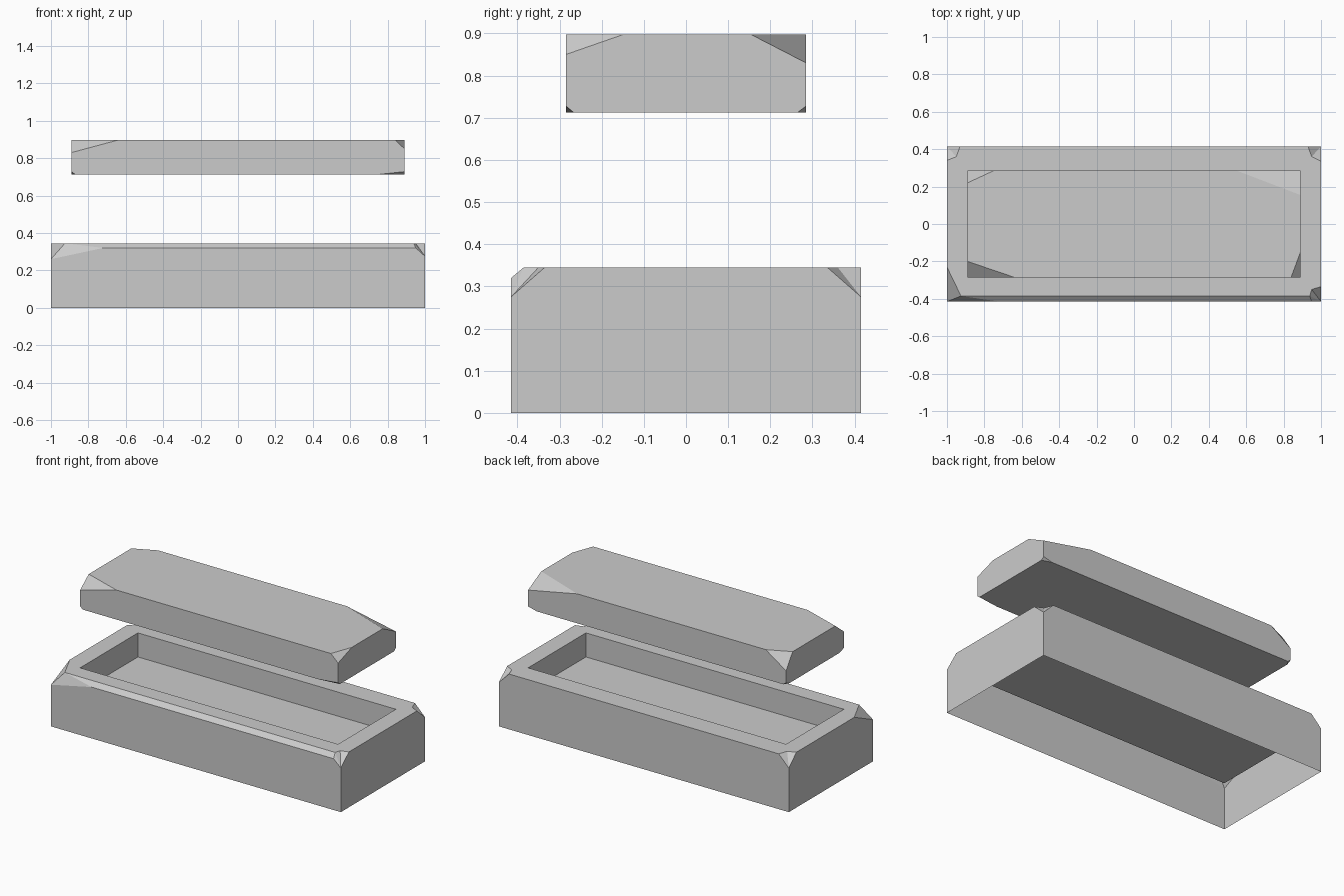
import bpy
import bmesh
from mathutils import Vector

cube = bpy.data.objects.get("Cube")
if cube:
    bpy.data.objects.remove(cube, do_unlink=True)

stone = bpy.data.materials.new("grey_stone")
stone.use_nodes = True
stone.diffuse_color = (0.6, 0.6, 0.6, 1)
stone.node_tree.nodes["Principled BSDF"].inputs["Base Color"].default_value = (0.6, 0.6, 0.6, 1)


def finish(bm, name):
    mesh = bpy.data.meshes.new(name)
    bm.to_mesh(mesh)
    bm.free()
    mesh.materials.append(stone)
    obj = bpy.data.objects.new(name, mesh)
    bpy.context.collection.objects.link(obj)
    return obj


# ---- Trough: open-bottomed shell with chipped corners and a sunken tray ----
HX, HY, TOP, LIP = 1.0, 0.415, 0.345, 0.32
IX, IY, FLOOR = 0.89, 0.285, 0.195
corners = [(-HX, -HY), (HX, -HY), (HX, HY), (-HX, HY)]
apex_z = [0.26, 0.275, 0.275, 0.275]
# Break line of each chip, counter-clockwise around the block
chains = [
    [(-HX, -0.23, TOP), (-0.925, -0.385, TOP), (-0.72, -HY, LIP)],
    [(0.95, -HY, LIP), (0.94, -0.385, TOP), (0.95, -0.35, TOP), (HX, -0.335, TOP)],
    [(HX, 0.335, TOP), (0.95, 0.36, TOP), (0.93, HY, TOP)],
    [(-0.93, HY, TOP), (-0.95, 0.36, TOP), (-HX, 0.34, TOP)],
]

bm = bmesh.new()
feet = [bm.verts.new((x, y, 0)) for x, y in corners]
apex = [bm.verts.new((x, y, z)) for (x, y), z in zip(corners, apex_z)]
chips = [[bm.verts.new(p) for p in chain] for chain in chains]

for i in range(4):
    j = (i + 1) % 4
    bm.faces.new((feet[i], feet[j], apex[j], chips[j][0], chips[i][-1], apex[i]))
    for a, b in zip(chips[i], chips[i][1:]):
        bm.faces.new((apex[i], b, a))

# Worn front edge
bm.faces.new((chips[0][-1], chips[1][0], chips[1][1], chips[0][-2]))

# Tray walls and floor
inner = [(-IX, -IY), (IX, -IY), (IX, IY), (-IX, IY)]
rim = [bm.verts.new((x, y, TOP)) for x, y in inner]
base = [bm.verts.new((x, y, FLOOR)) for x, y in inner]
for i in range(4):
    j = (i + 1) % 4
    bm.faces.new((rim[i], rim[j], base[j], base[i]))
bm.faces.new(base)

# Flat rim between the outer break line and the tray
outer = [v for chain in chips for v in chain if v.co.z > LIP + 0.01]
edges = []
for loop in (outer, rim):
    for a, b in zip(loop, loop[1:] + loop[:1]):
        edges.append(bm.edges.get((a, b)) or bm.edges.new((a, b)))
bmesh.ops.triangle_fill(bm, use_beauty=True, use_dissolve=False,
                        edges=edges, normal=(0, 0, 1))
bmesh.ops.recalc_face_normals(bm, faces=bm.faces[:])
# Keep the shell facing outward
bm.faces.ensure_lookup_table()
if bm.faces[0].normal.y > 0:
    bmesh.ops.reverse_faces(bm, faces=bm.faces[:])
finish(bm, "trough")

# ---- Lid: solid slab hovering above, each corner knocked off ----
LX, LY, LOW, HIGH = 0.89, 0.285, 0.713, 0.897
bm = bmesh.new()
bmesh.ops.create_cube(bm, size=2)
for v in bm.verts:
    v.co = (v.co.x * LX, v.co.y * LY, HIGH if v.co.z > 0 else LOW)


def chip(sx, sy, sz, dx, dy, dz):
    """Slice off one corner, dx, dy and dz along its three edges."""
    corner = Vector((sx * LX, sy * LY, HIGH if sz > 0 else LOW))
    normal = Vector((sx / dx, sy / dy, sz / dz)).normalized()
    cut = bmesh.ops.bisect_plane(
        bm, geom=bm.verts[:] + bm.edges[:] + bm.faces[:], dist=1e-5,
        plane_co=corner - Vector((sx * dx, 0, 0)), plane_no=normal, clear_outer=True)
    rim_edges = [g for g in cut["geom_cut"] if isinstance(g, bmesh.types.BMEdge)]
    bmesh.ops.holes_fill(bm, edges=rim_edges, sides=0)


for args in (
    (-1, -1, 1, 0.25, 0.085, 0.067),
    (1, -1, 1, 0.05, 0.135, 0.047),
    (1, 1, 1, 0.34, 0.13, 0.067),
    (-1, 1, 1, 0.14, 0.065, 0.095),
    (-1, -1, -1, 0.02, 0.04, 0.015),
    (1, -1, -1, 0.14, 0.018, 0.015),
    (1, 1, -1, 0.06, 0.02, 0.015),
    (-1, 1, -1, 0.02, 0.03, 0.015),
):
    chip(*args)
bmesh.ops.recalc_face_normals(bm, faces=bm.faces[:])
finish(bm, "lid")
